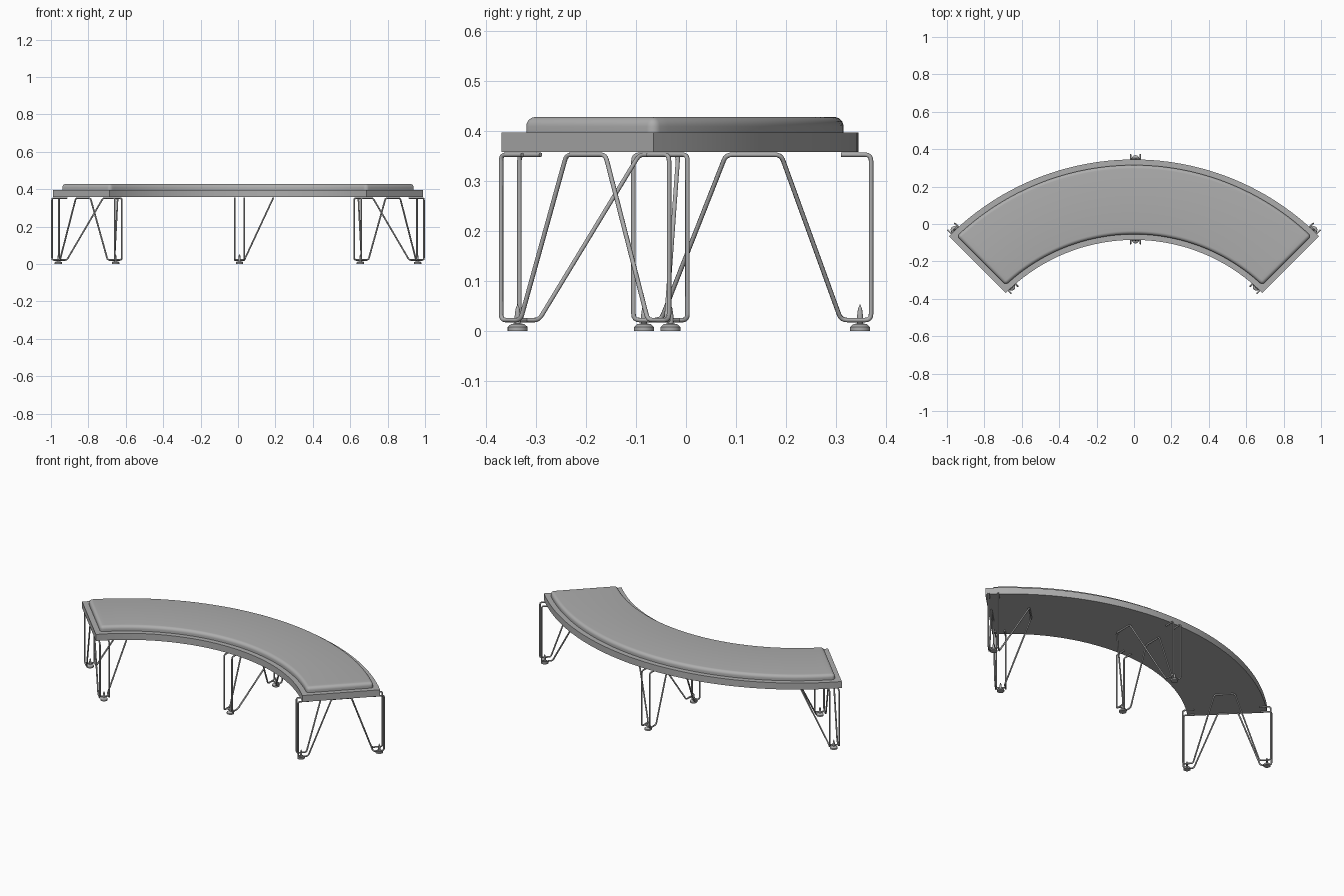
import bpy, bmesh, math
from mathutils import Vector

cube = bpy.data.objects.get("Cube")
if cube:
    bpy.data.objects.remove(cube)

ARC_CENTRE = Vector((0, -1.055, 0))
HALF_ANGLE = math.radians(45)
INNER, OUTER = 0.97, 1.40

grey = bpy.data.materials.new("mid grey")
grey.use_nodes = True
grey.diffuse_color = (0.42, 0.42, 0.42, 1)
grey.node_tree.nodes["Principled BSDF"].inputs["Base Color"].default_value = grey.diffuse_color


def add_object(name, mesh):
    obj = bpy.data.objects.new(name, mesh)
    bpy.context.collection.objects.link(obj)
    return obj


def finish(name, bm):
    bmesh.ops.recalc_face_normals(bm, faces=bm.faces)
    mesh = bpy.data.meshes.new(name)
    bm.to_mesh(mesh)
    bm.free()
    mesh.shade_smooth()
    mesh.set_sharp_from_angle(angle=math.radians(35))
    mesh.materials.append(grey)
    return add_object(name, mesh)


def curved_slab(name, inset, z0, z1, round_over=0, steps=48):
    """Arc-shaped slab whose ends stay parallel to the seat ends."""
    bm = bmesh.new()
    rows = []
    for i in range(steps + 1):
        row = []
        for r in (INNER + inset, OUTER - inset):
            a = (2 * i / steps - 1) * (HALF_ANGLE - inset / r)
            row.append(bm.verts.new(ARC_CENTRE + Vector((r * math.sin(a), r * math.cos(a), z0))))
        rows.append(row)
    for a, b in zip(rows, rows[1:]):
        bm.faces.new((a[0], a[1], b[1], b[0]))
    ext = bmesh.ops.extrude_face_region(bm, geom=bm.faces[:], use_keep_orig=True)
    top = [g for g in ext["geom"] if isinstance(g, bmesh.types.BMVert)]
    bmesh.ops.translate(bm, verts=top, vec=(0, 0, z1 - z0))
    bmesh.ops.recalc_face_normals(bm, faces=bm.faces)
    if round_over:
        # Round the top rim and the upright corners, leaving the base sharp
        edges = [e for e in bm.edges if e.calc_face_angle(0) > 0.5
                 and max(v.co.z for v in e.verts) > z1 - 0.001]
        bmesh.ops.bevel(bm, geom=edges, offset=round_over, segments=6,
                        profile=0.5, affect='EDGES', clamp_overlap=True)
    return finish(name, bm)


def rounded_path(points, radius=0.012):
    """Replace each inner corner with a short curve."""
    path = [points[0]]
    for a, b, c in zip(points, points[1:], points[2:]):
        p = b + (a - b).normalized() * radius
        q = b + (c - b).normalized() * radius
        for k in range(5):
            t = k / 4
            path.append(p * (1 - t) ** 2 + b * 2 * t * (1 - t) + q * t * t)
    return path + [points[-1]]


def wire(name, points, thickness=0.0045):
    path = rounded_path(points)
    curve = bpy.data.curves.new(name, 'CURVE')
    curve.dimensions = '3D'
    curve.bevel_depth = thickness
    curve.bevel_resolution = 2
    curve.use_fill_caps = True
    spline = curve.splines.new('POLY')
    spline.points.add(len(path) - 1)
    for sp, co in zip(spline.points, path):
        sp.co = (*co, 1)
    curve.materials.append(grey)
    temp = add_object(name + "_path", curve)
    mesh = bpy.data.meshes.new_from_object(temp.evaluated_get(bpy.context.evaluated_depsgraph_get()))
    bpy.data.objects.remove(temp)
    mesh.shade_smooth()
    return add_object(name, mesh)


# Levelling foot profile: radius, height
FOOT = [(0, 0), (0.020, 0), (0.020, 0.008), (0.013, 0.014), (0.006, 0.015),
        (0.006, 0.03), (0.004, 0.045), (0, 0.054)]


def foot(name, place):
    bm = bmesh.new()
    verts = [bm.verts.new((r, 0, z)) for r, z in FOOT]
    edges = [bm.edges.new(pair) for pair in zip(verts, verts[1:])]
    bmesh.ops.spin(bm, geom=verts + edges, cent=(0, 0, 0), axis=(0, 0, 1),
                   angle=math.tau, steps=20)
    bmesh.ops.remove_doubles(bm, verts=bm.verts, dist=1e-5)
    bmesh.ops.translate(bm, verts=bm.verts, vec=place)
    return finish(name, bm)


# Seat board and upholstered pad
curved_slab("seat_board", 0, 0.358, 0.397)
curved_slab("seat_cushion", 0.03, 0.397, 0.428, round_over=0.019)

# Wire leg outline: distance from arc centre, height, lean share
TOP, LOW = 0.3525, 0.022
LEG = [(1.01, TOP, 0), (0.95, TOP, 0), (0.95, LOW, 0), (1.005, LOW, 0),
       (1.135, TOP, 1), (1.245, TOP, 1),
       (1.365, LOW, 0), (1.425, LOW, 0), (1.425, TOP, 0), (1.365, TOP, 0)]

s = math.sqrt(0.5)
# Support: radial direction, sideways direction, sideways offset of the feet
SUPPORTS = {
    "left": (Vector((s, s, 0)), Vector((-s, s, 0)), 0.045),
    "middle": (Vector((0, 1, 0)), Vector((1, 0, 0)), 0.008),
    "right": (Vector((-s, s, 0)), Vector((s, s, 0)), 0.045),
}

for side, (radial, across, shift) in SUPPORTS.items():
    def place(r, t, z):
        return ARC_CENTRE + radial * r + across * (t + shift) + Vector((0, 0, z))

    # One upright wire and one leaning wire share each pair of feet
    for kind, t, lean in (("upright", -0.026, 0), ("leaning", 0.026, 0.154)):
        wire(f"{side}_{kind}_leg_wire", [place(r, t + lean * k, z) for r, z, k in LEG])
    for end, r, inward in (("inner", 0.971, 1), ("outer", 1.403, -1)):
        foot(f"{side}_{end}_foot", place(r, 0, 0))
        # Cross wire tying the two leg wires over the foot
        wire(f"{side}_{end}_cross_wire", [place(r, -0.026, LOW), place(r, 0.026, LOW)])
